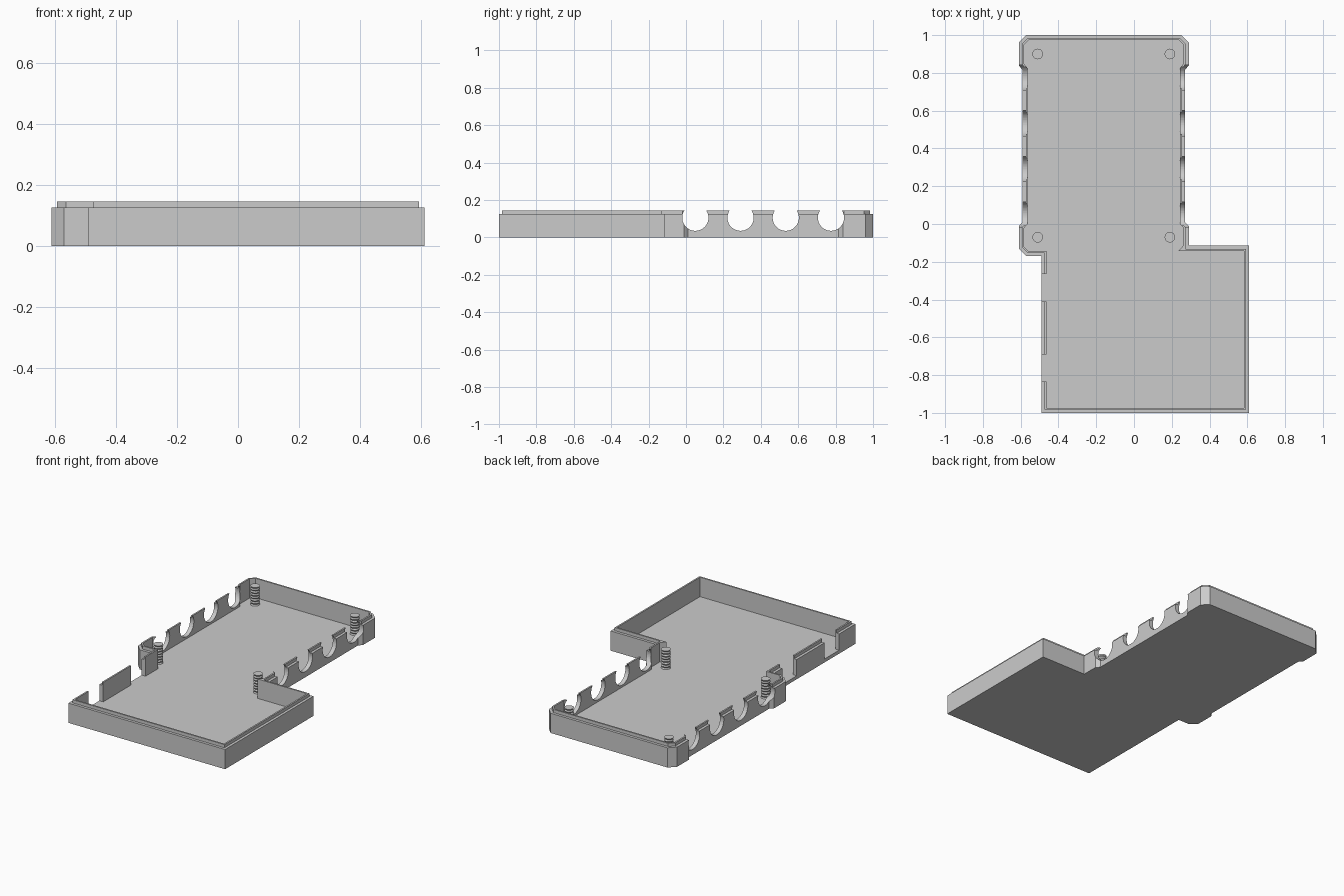
import bpy, bmesh, math
from mathutils import Vector, Matrix

cube = bpy.data.objects.get("Cube")
if cube:
    bpy.data.objects.remove(cube)

FLOOR, RIM, TOP = 0.022, 0.125, 0.145
LIP, WALL = 0.017, 0.027

grey = bpy.data.materials.new("plain grey")
grey.use_nodes = True
grey.diffuse_color = (0.6, 0.6, 0.6, 1)
grey.node_tree.nodes["Principled BSDF"].inputs["Base Color"].default_value = (0.6, 0.6, 0.6, 1)


def make_object(name, bm):
    bmesh.ops.recalc_face_normals(bm, faces=bm.faces)
    mesh = bpy.data.meshes.new(name)
    bm.to_mesh(mesh)
    bm.free()
    mesh.materials.append(grey)
    obj = bpy.data.objects.new(name, mesh)
    bpy.context.collection.objects.link(obj)
    return obj


def inset(points, d):
    """Mitred inward offset of a counter-clockwise outline."""
    result = []
    for i, p in enumerate(points):
        a = (p - points[i - 1]).normalized()
        b = (points[(i + 1) % len(points)] - p).normalized()
        na, nb = Vector((-a.y, a.x)), Vector((-b.y, b.x))
        result.append(p + (na + nb) * d / (1 + na.dot(nb)))
    return result


def loft(bm, sections):
    """Join (outline, height) sections into a closed solid."""
    rings = [[bm.verts.new((p.x, p.y, z)) for p in pts] for pts, z in sections]
    for low, high in zip(rings, rings[1:]):
        n = len(low)
        for i in range(n):
            j = (i + 1) % n
            bm.faces.new((low[i], low[j], high[j], high[i]))
    bm.faces.new(rings[0])
    bm.faces.new(rings[-1])


def cut(target, bm):
    cutter = make_object("cutter", bm)
    cutter.hide_render = True
    mod = target.modifiers.new("openings", 'BOOLEAN')
    mod.operation, mod.solver, mod.object = 'DIFFERENCE', 'EXACT', cutter
    bpy.context.view_layer.objects.active = target
    bpy.ops.object.modifier_apply(modifier=mod.name)
    bpy.data.objects.remove(cutter)


# Tray: floor, walls and stepped lip lofted from one outline
outline = [Vector(p) for p in (
    (-0.49, -1), (0.61, -1), (0.61, -0.115), (0.29, -0.115), (0.29, -0.012),
    (0.27, 0.01), (0.27, 0.815), (0.29, 0.84), (0.29, 0.96), (0.25, 1),
    (-0.57, 1), (-0.61, 0.96), (-0.61, 0.84), (-0.59, 0.815), (-0.59, 0.01),
    (-0.61, -0.012), (-0.61, -0.13), (-0.57, -0.17), (-0.49, -0.17))]
step, inner = inset(outline, LIP), inset(outline, WALL)
bm = bmesh.new()
loft(bm, [(outline, 0), (outline, RIM), (step, RIM), (step, TOP), (inner, TOP), (inner, FLOOR)])
tray = make_object("tray", bm)

# Round openings through both long walls
bm = bmesh.new()
for i in range(4):
    place = Matrix.Translation((-0.16, 0.05 + i * 0.2417, 0.105)) @ Matrix.Rotation(math.pi / 2, 4, 'Y')
    bmesh.ops.create_cone(bm, cap_ends=True, segments=48, radius1=0.07, radius2=0.07,
                          depth=1.2, matrix=place)
cut(tray, bm)

# Slots down to the floor in the lower right-hand wall
bm = bmesh.new()
for y0, y1 in ((-0.41, -0.265), (-0.835, -0.69)):
    size = Matrix.Diagonal((0.1, y1 - y0, 0.2, 1))
    bmesh.ops.create_cube(bm, size=1, matrix=Matrix.Translation((-0.49, (y0 + y1) / 2, FLOOR + 0.1)) @ size)
cut(tray, bm)

# Gusset filling the inner notch corner
bm = bmesh.new()
corner = [Vector(p) for p in ((0.236, -0.142), (0.263, -0.142), (0.263, -0.112))]
loft(bm, [(corner, FLOOR), (corner, TOP)])
make_object("corner_gusset", bm)


# Threaded studs at the four corners of the upper bay
def stud(name, x, y):
    turns, sides, top = 7, 20, 0.14
    pitch = (top - FLOOR) / turns
    sections = []
    for k in range(2 * turns + 1):
        r = 0.028 if k % 2 == 0 else 0.024
        ring = [Vector((x + r * math.cos(a), y + r * math.sin(a)))
                for a in (2 * math.pi * s / sides for s in range(sides))]
        sections.append((ring, FLOOR + k * pitch / 2))
    bm = bmesh.new()
    loft(bm, sections)
    make_object(name, bm)


for side, x in (("left", 0.19), ("right", -0.51)):
    for end, y in (("front", -0.07), ("back", 0.9)):
        stud(f"{end}_{side}_stud", x, y)
